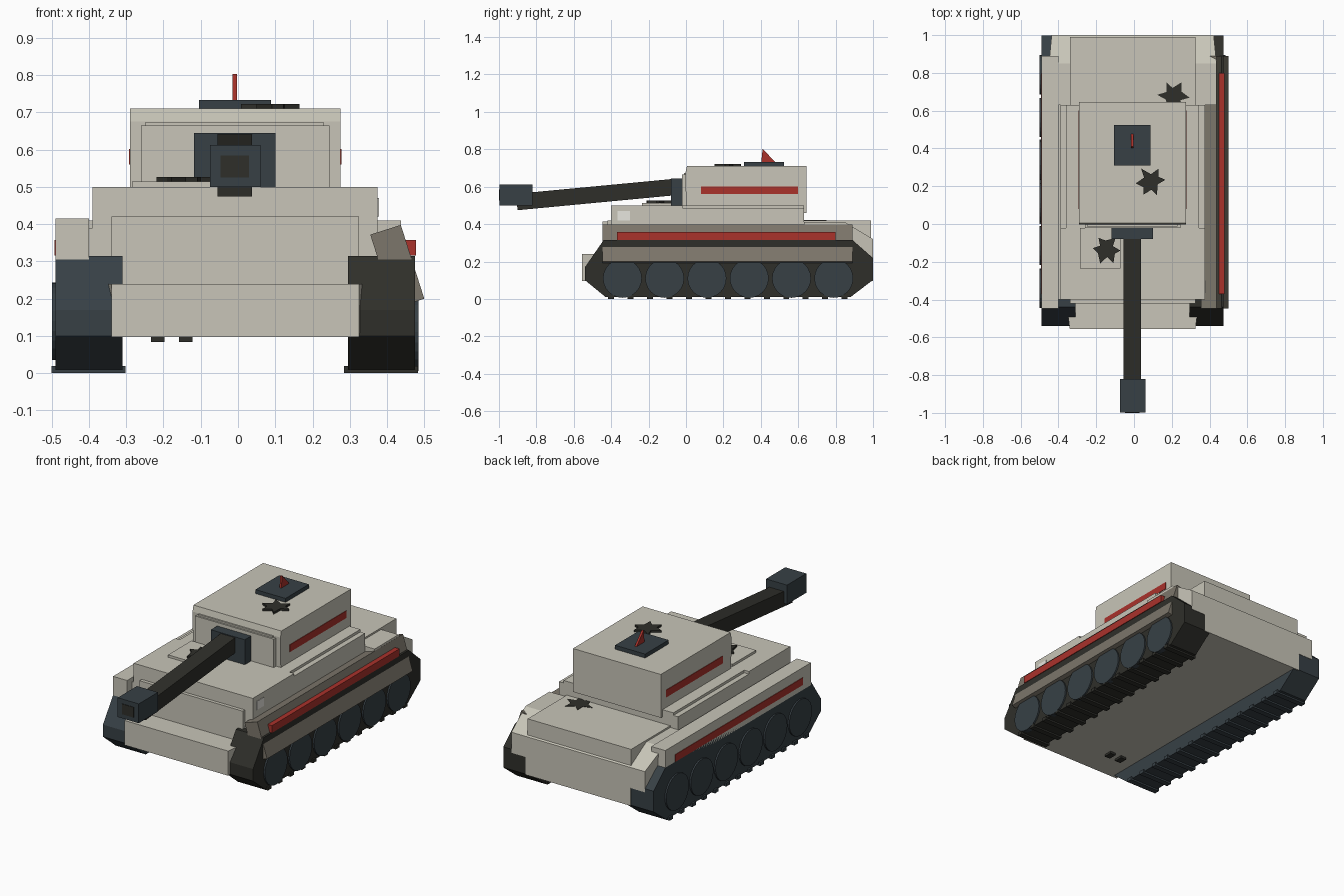
import bpy, math, random
from mathutils import Vector, Matrix

if "Cube" in bpy.data.objects:
    bpy.data.objects.remove(bpy.data.objects["Cube"])

random.seed(4)


def material(name, r, g, b):
    m = bpy.data.materials.new(name)
    m.diffuse_color = (r, g, b, 1)
    m.use_nodes = True
    m.node_tree.nodes["Principled BSDF"].inputs["Base Color"].default_value = m.diffuse_color
    return m


ARMOUR = material("armour", .58, .56, .48)
PALE = material("pale_armour", .80, .79, .74)
BROWN = material("worn_brown", .20, .18, .145)
DARK = material("track_dark", .028, .028, .023)
STEEL = material("blue_steel", .038, .051, .06)
RED = material("red_stripe", .40, .032, .024)


def mesh(name, verts, faces, mat):
    me = bpy.data.meshes.new(name)
    me.from_pydata([tuple(v) for v in verts], [], faces)
    me.materials.append(mat)
    ob = bpy.data.objects.new(name, me)
    bpy.context.collection.objects.link(ob)
    return ob


def loft(name, a, b, mat):
    """Closed solid between two matching outlines."""
    n = len(a)
    faces = [tuple(range(n))[::-1], tuple(range(n, 2 * n))]
    faces += [(i, (i + 1) % n, n + (i + 1) % n, n + i) for i in range(n)]
    return mesh(name, list(a) + list(b), faces, mat)


def box(name, x0, x1, y0, y1, z0, z1, mat):
    def ring(z):
        return [(x0, y0, z), (x1, y0, z), (x1, y1, z), (x0, y1, z)]
    return loft(name, ring(z0), ring(z1), mat)


def side_profile(name, pts, x0, x1, mat):
    return loft(name, [(x0, y, z) for y, z in pts], [(x1, y, z) for y, z in pts], mat)


# Hull: floor, tapered bow, casemate and rear deck
box("lower_hull", -.34, .325, -.42, .99, .097, .42, ARMOUR)
loft("bow", [(-.34, -.555, .097), (.325, -.555, .097), (.325, -.38, .097), (-.34, -.38, .097)],
     [(-.34, -.555, .24), (.325, -.555, .24), (.348, -.38, .24), (-.363, -.38, .24)], ARMOUR)
box("upper_hull_front", -.39, .375, -.40, -.02, .24, .50, ARMOUR)
box("upper_hull_rear", -.39, .375, -.02, .63, .24, .485, ARMOUR)
box("turret_base", -.36, .345, -.02, .63, .48, .50, ARMOUR)
loft("rear_deck",
     [(-.45, y, z) for y, z in ((.63, .2), (.63, .41), (.85, .41))]
     + [(-.436, 1, .32), (-.436, 1, .2)],
     [(.437, y, z) for y, z in ((.63, .2), (.63, .41), (.85, .41))]
     + [(.422, 1, .32), (.422, 1, .2)], ARMOUR)
box("rear_plate", -.345, .33, .9, 1, .097, .25, ARMOUR)
box("side_panel", .37, .378, -.365, -.30, .42, .47, PALE)
for i, x in enumerate((-.215, -.14)):
    box(f"belly_plug_{i}", x - .018, x + .018, -.395, -.345, .084, .1, DARK)

# Tracks with cleats and road wheels
outline = [(-.43, .01), (.88, .01), (.998, .1), (.998, .22), (.89, .315),
           (-.44, .315), (-.54, .17), (-.54, .1)]
for side, x0, x1, out, wz, mat in (("left", -.49, -.31, -1, .14, STEEL),
                                   ("right", .295, .475, 1, .11, DARK)):
    side_profile(f"track_{side}", outline, x0, x1, mat)
    for i in range(13):
        y = -.40 + i * .104
        box(f"cleat_{side}_{i}", x0 - .01, x1 + .008, y - .016, y + .016, 0, .02, mat)
    xo = x1 if out > 0 else x0
    for i in range(6):
        c = Vector((0, -.34 + i * .226, wz))
        ring = [c + .104 * Vector((0, math.cos(t), math.sin(t)))
                for t in [k * math.tau / 24 for k in range(24)]]
        loft(f"road_wheel_{side}_{i}", [p + Vector((xo - out * .02, 0, 0)) for p in ring],
             [p + Vector((xo + out * .009, 0, 0)) for p in ring], STEEL)

# Fenders: straight on the left, bent outward on the right
box("fender_left", -.49, -.40, -.447, .89, .285, .415, ARMOUR)
box("fender_mount_left", -.41, -.385, -.40, .63, .285, .39, ARMOUR)
bent = [(.355, .372), (.437, .398), (.5, .2), (.418, .174)]
loft("fender_right", [(x, -.447, z) for x, z in bent], [(x, .89, z) for x, z in bent], BROWN)
box("fender_stripe_left", -.493, -.48, -.37, .80, .316, .358, RED)
box("fender_stripe_right", .445, .478, -.37, .80, .316, .358, RED)

# Turret
side_profile("turret", [(0, .495), (.05, .487), (.645, .458), (.645, .71), (.005, .71), (-.003, .675)],
             -.29, .275, ARMOUR)
box("turret_front_plate", -.26, .245, -.022, .02, .487, .665, ARMOUR)
box("turret_front_lip", -.248, .23, -.012, .02, .66, .674, ARMOUR)
for side, x in (("left", -.289), ("right", .274)):
    box(f"turret_stripe_{side}", x - .004, x + .004, .08, .60, .56, .602, RED)

# Hatches and red fin
box("roof_hatch", -.105, .088, .31, .525, .705, .733, STEEL)
side_profile("roof_fin", [(.402, .73), (.41, .803), (.478, .73)], -.015, -.003, RED)
box("front_hatch", -.285, -.072, -.235, -.02, .495, .514, ARMOUR)

# Gun: mantlet, slightly drooping square barrel, muzzle with bore
box("mantlet", -.118, .10, -.08, 0, .498, .645, STEEL)
d = Vector((0, -.83, -.083)).normalized()
up = Vector((0, d.z, -d.y))
a, b = Vector((-.0085, -.03, .601)), Vector((-.0085, -.905, .518))
sect = [(-.046, -.044), (.046, -.044), (.046, .044), (-.046, .044)]
loft("barrel", [a + Vector((x, 0, 0)) + up * z for x, z in sect],
     [b + Vector((x, 0, 0)) + up * z for x, z in sect], DARK)
box("muzzle", -.075, .06, -.997, -.82, .50, .612, STEEL)
box("muzzle_bore", -.047, .029, -1, -.98, .525, .585, DARK)

# Jagged battle scars
for i, (cx, cy, cz, r) in enumerate(((-.145, -.135, .512, .085), (.09, .225, .708, .088),
                                    (.21, .68, .408, .09))):
    pts = []
    for k in range(12):
        t = k * math.tau / 12 + random.uniform(-.15, .15)
        q = r * (random.uniform(.85, 1) if k % 2 == 0 else random.uniform(.42, .6))
        pts.append(Vector((cx + q * math.cos(t), cy + q * math.sin(t), cz)))
    loft(f"scar_{i}", pts, [p + Vector((0, 0, .014)) for p in pts], DARK)

# Consistent outward normals
import bmesh
for ob in bpy.context.collection.objects:
    bm = bmesh.new()
    bm.from_mesh(ob.data)
    bmesh.ops.recalc_face_normals(bm, faces=bm.faces)
    bm.to_mesh(ob.data)
    bm.free()
